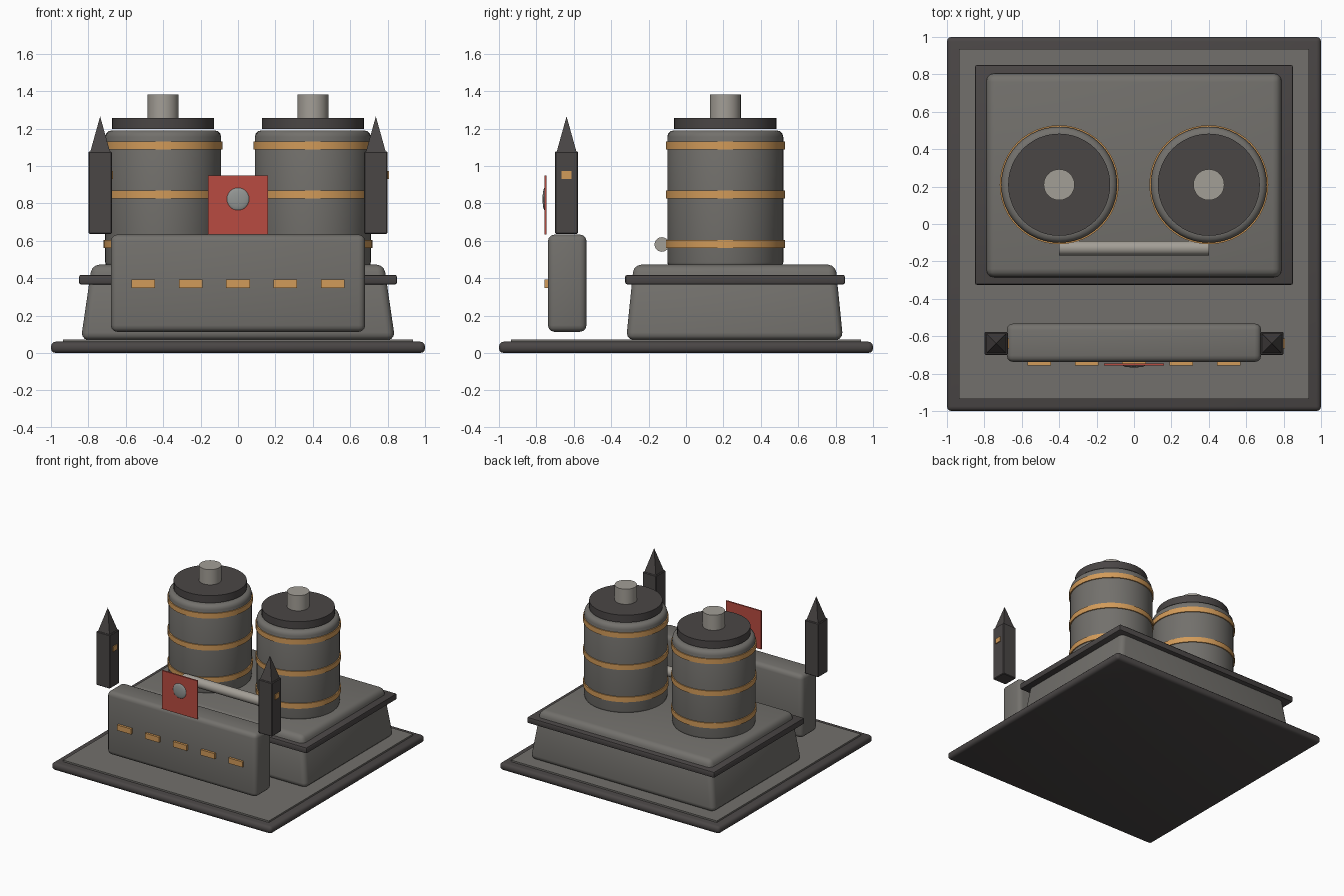
import bpy, bmesh, math
from mathutils import Matrix

if "Cube" in bpy.data.objects:
    bpy.data.objects.remove(bpy.data.objects["Cube"])


def material(name, rgb):
    m = bpy.data.materials.new(name)
    m.diffuse_color = (*rgb, 1)
    m.use_nodes = True
    m.node_tree.nodes["Principled BSDF"].inputs["Base Color"].default_value = m.diffuse_color
    return m


STONE = material("warm grey stone", (0.170, 0.163, 0.150))
DARK = material("dark trim", (0.068, 0.061, 0.060))
GOLD = material("amber", (0.640, 0.325, 0.100))
RED = material("banner red", (0.480, 0.070, 0.052))
PALE = material("pale metal", (0.365, 0.342, 0.305))
STEEL = material("steel grey", (0.290, 0.305, 0.295))


def finish(bm, name, mat, bevel=0, segments=3, smooth=True):
    """Bevel sharp edges, then turn the bmesh into a coloured object."""
    if bevel:
        edges = [e for e in bm.edges if e.calc_face_angle(0) > 0.6]
        bmesh.ops.bevel(bm, geom=edges, offset=bevel, segments=segments,
                        profile=0.5, affect='EDGES', clamp_overlap=True)
    bmesh.ops.recalc_face_normals(bm, faces=bm.faces)
    me = bpy.data.meshes.new(name)
    bm.to_mesh(me)
    bm.free()
    me.materials.append(mat)
    ob = bpy.data.objects.new(name, me)
    bpy.context.collection.objects.link(ob)
    if smooth:
        bpy.ops.object.select_all(action='DESELECT')
        ob.select_set(True)
        bpy.context.view_layer.objects.active = ob
        bpy.ops.object.shade_smooth_by_angle(angle=math.radians(35))
    return ob


def box(name, mat, x, y, z, bevel=0, taper=1, segments=3):
    """Box from (min, max) ranges; taper scales the top face."""
    bm = bmesh.new()
    bmesh.ops.create_cube(bm, size=1)
    for v in bm.verts:
        k = taper if v.co.z > 0 else 1
        v.co.x = (x[0] + x[1]) / 2 + v.co.x * k * (x[1] - x[0])
        v.co.y = (y[0] + y[1]) / 2 + v.co.y * k * (y[1] - y[0])
        v.co.z = z[1] if v.co.z > 0 else z[0]
    return finish(bm, name, mat, bevel, segments, smooth=bevel > 0)


def cylinder(name, mat, x, y, z, r, sides=48, bevel=0):
    bm = bmesh.new()
    bmesh.ops.create_cone(bm, cap_ends=True, segments=sides, radius1=r, radius2=r,
                          depth=z[1] - z[0],
                          matrix=Matrix.Translation((x, y, (z[0] + z[1]) / 2)))
    return finish(bm, name, mat, bevel)


# Base slab and paving
box("base_slab", DARK, (-1, 1), (-1, 1), (0, 0.06), bevel=0.025)
box("paving", STONE, (-0.935, 0.935), (-0.935, 0.935), (0.05, 0.073))

# Tapered main hall with a dark belt
box("main_hall", STONE, (-0.84, 0.84), (-0.32, 0.84), (0.07, 0.472), bevel=0.04, taper=0.93)
box("hall_belt", DARK, (-0.85, 0.85), (-0.325, 0.85), (0.367, 0.417), bevel=0.01, segments=2)

# Two storage tanks with hoops, lid and chimney
for side, x in (("left", -0.4), ("right", 0.4)):
    cylinder(side + "_tank", STONE, x, 0.21, (0.45, 1.19), 0.31, bevel=0.035)
    for i, z in enumerate((0.583, 0.847, 1.11)):
        cylinder(f"{side}_hoop_{i + 1}", GOLD, x, 0.21, (z - 0.021, z + 0.021), 0.318)
    cylinder(side + "_lid", DARK, x, 0.21, (1.197, 1.257), 0.273)
    cylinder(side + "_chimney", PALE, x, 0.21, (1.25, 1.382), 0.083, sides=32)

# Pipe joining the tanks
bm = bmesh.new()
bmesh.ops.create_cone(bm, cap_ends=True, segments=24, radius1=0.039, radius2=0.039, depth=0.8,
                      matrix=Matrix.Translation((0, -0.129, 0.58)) @ Matrix.Rotation(math.pi / 2, 4, 'Y'))
finish(bm, "connecting_pipe", PALE)

# Front wall with a row of windows
box("front_wall", STONE, (-0.68, 0.68), (-0.738, -0.532), (0.113, 0.633), bevel=0.035)
for i in range(5):
    x = (i - 2) * 0.253
    box(f"wall_window_{i + 1}", GOLD, (x - 0.063, x + 0.063), (-0.757, -0.735), (0.347, 0.392))

# Banner with a domed medallion
box("banner", RED, (-0.16, 0.16), (-0.757, -0.745), (0.633, 0.948))
bm = bmesh.new()
bmesh.ops.create_uvsphere(bm, u_segments=24, v_segments=12, radius=1,
                          matrix=Matrix.Translation((0, -0.755, 0.823))
                          @ Matrix.Diagonal((0.061, 0.012, 0.061, 1)))
for v in bm.verts:  # flat back, hidden inside the banner
    v.co.y = min(v.co.y, -0.75)
finish(bm, "medallion", STEEL)

# Corner towers with pyramid spires and a window on the +x face
for side, x in (("left", -0.737), ("right", 0.737)):
    box(side + "_tower", DARK, (x - 0.062, x + 0.062), (-0.7, -0.577), (0.637, 1.078),
        bevel=0.005, segments=1)
    bm = bmesh.new()
    bmesh.ops.create_cone(bm, cap_ends=True, segments=4, radius1=0.053 * math.sqrt(2), radius2=0,
                          depth=0.19, matrix=Matrix.Translation((x, -0.6385, 1.17))
                          @ Matrix.Rotation(math.pi / 4, 4, 'Z'))
    finish(bm, side + "_spire", DARK, smooth=False)
    box(side + "_tower_window", GOLD, (x + 0.06, x + 0.069), (-0.665, -0.611), (0.93, 0.972))
